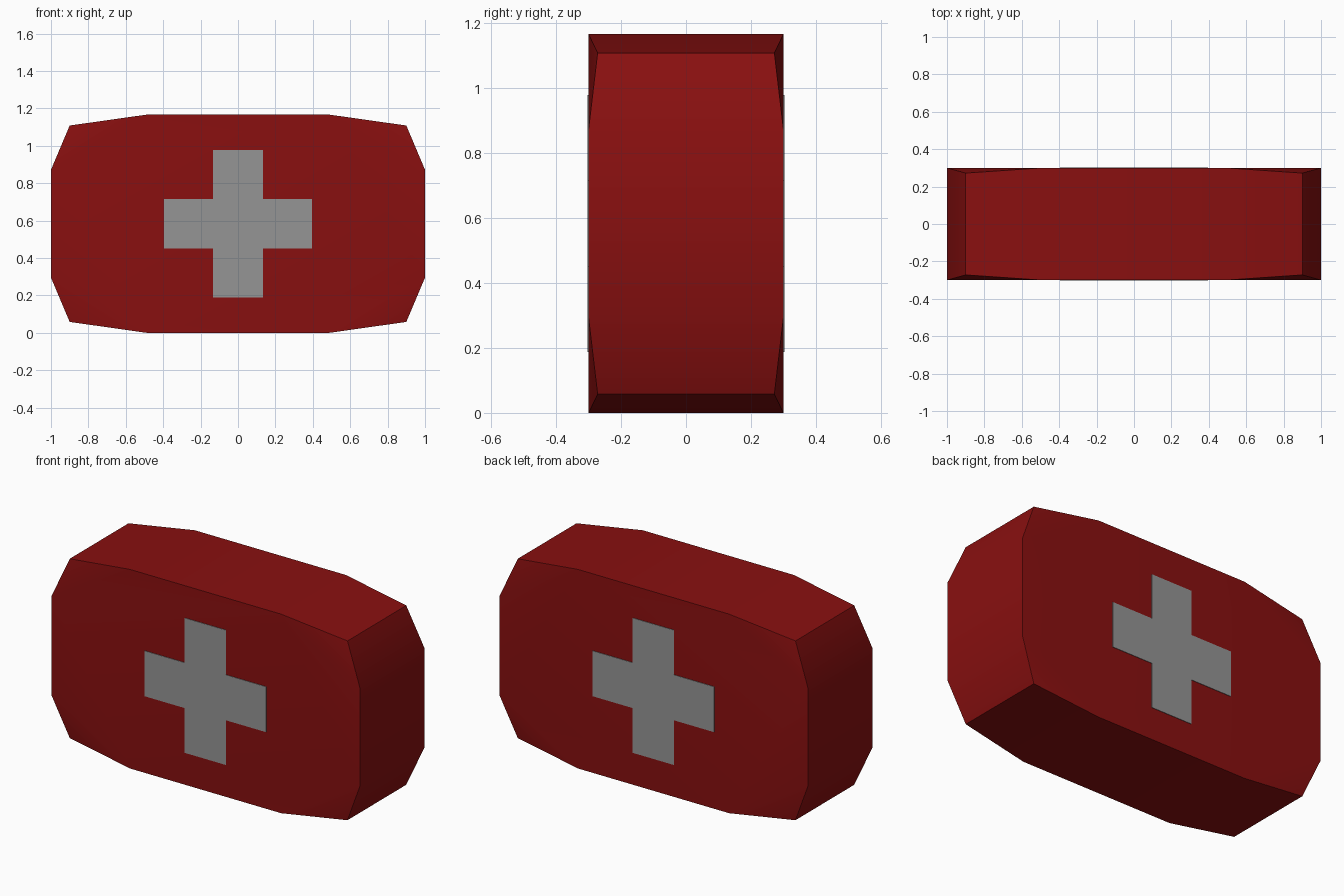
import bpy, bmesh, math

if "Cube" in bpy.data.objects:
    bpy.data.objects.remove(bpy.data.objects["Cube"])

MID_Z = 0.583   # height of the middle of the case


def material(name, rgb):
    m = bpy.data.materials.new(name)
    m.diffuse_color = (*rgb, 1)
    m.use_nodes = True
    m.node_tree.nodes["Principled BSDF"].inputs["Base Color"].default_value = m.diffuse_color
    return m


def make_object(name, bm, mat):
    bmesh.ops.recalc_face_normals(bm, faces=bm.faces)
    mesh = bpy.data.meshes.new(name)
    bm.to_mesh(mesh)
    bm.free()
    mesh.materials.append(mat)
    obj = bpy.data.objects.new(name, mesh)
    bpy.context.collection.objects.link(obj)
    return obj


red = material("dark_red", (0.25, 0.005, 0.005))
grey = material("light_grey", (0.30, 0.30, 0.30))

# Case: twelve-sided outline whose four corner points are pinched in depth
quarter = [(1.0, 0.288, 0.30), (0.90, 0.525, 0.272), (0.49, 0.583, 0.30)]
outline = (quarter
           + [(-x, z, d) for x, z, d in reversed(quarter)]
           + [(-x, -z, d) for x, z, d in quarter]
           + [(x, -z, d) for x, z, d in reversed(quarter)])
bm = bmesh.new()
rings = [[bm.verts.new((x, s * d, MID_Z + z)) for x, z, d in outline] for s in (-1, 1)]
n = len(outline)
for i in range(n):
    j = (i + 1) % n
    bm.faces.new((rings[0][i], rings[0][j], rings[1][j], rings[1][i]))
for ring in rings:
    corners = (1, 4, 7, 10)
    bm.faces.new([v for i, v in enumerate(ring) if i not in corners])
    for c in corners:
        bm.faces.new((ring[c - 1], ring[c], ring[(c + 1) % n]))
case = make_object("case", bm, red)
bpy.context.view_layer.objects.active = case
case.select_set(True)
bpy.ops.object.shade_smooth_by_angle(angle=math.radians(30))

# Cross plates on front and back
L, W = 0.395, 0.133
arm = [(L, -W), (L, W), (W, W)]
cross = []
for _ in range(4):
    cross += arm
    arm = [(-z, x) for x, z in arm]
for name, s in (("front_cross", -1), ("back_cross", 1)):
    bm = bmesh.new()
    face = bm.faces.new([bm.verts.new((x, s * 0.299, MID_Z + z)) for x, z in cross])
    out = bmesh.ops.extrude_face_region(bm, geom=[face])
    verts = [g for g in out["geom"] if isinstance(g, bmesh.types.BMVert)]
    bmesh.ops.translate(bm, verts=verts, vec=(0, s * 0.004, 0))
    make_object(name, bm, grey)
